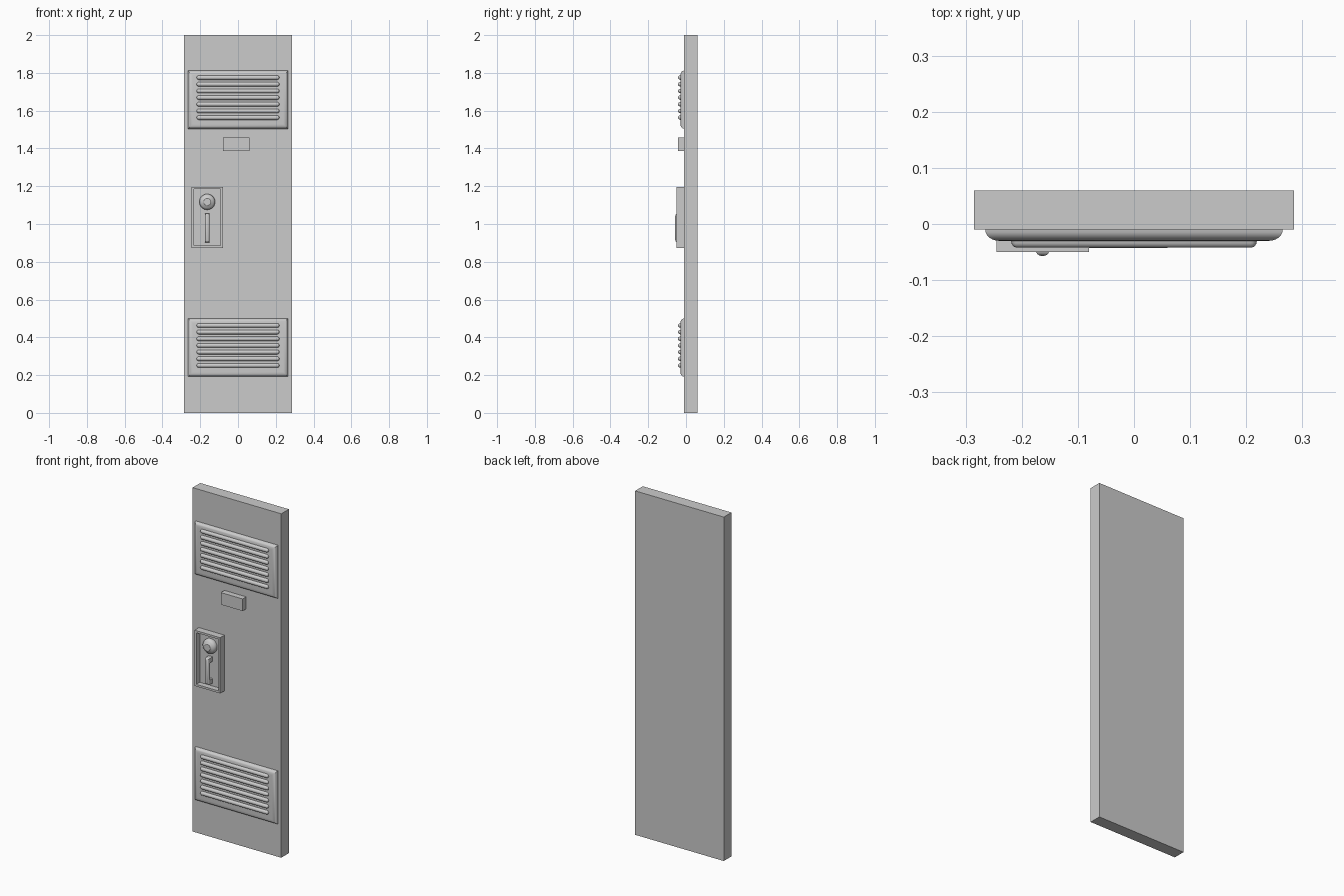
import bpy, bmesh, math
from mathutils import Matrix, Vector

if "Cube" in bpy.data.objects:
    bpy.data.objects.remove(bpy.data.objects["Cube"])


def finish(name, bm, smooth=None):
    bmesh.ops.recalc_face_normals(bm, faces=bm.faces)
    me = bpy.data.meshes.new(name)
    bm.to_mesh(me)
    bm.free()
    ob = bpy.data.objects.new(name, me)
    bpy.context.collection.objects.link(ob)
    if smooth:
        bpy.ops.object.select_all(action='DESELECT')
        ob.select_set(True)
        bpy.context.view_layer.objects.active = ob
        bpy.ops.object.shade_smooth_by_angle(angle=math.radians(smooth))
    return ob


def add_box(bm, x0, x1, y0, y1, z0, z1):
    centre = Vector((x0 + x1, y0 + y1, z0 + z1)) / 2
    size = Matrix.Diagonal((x1 - x0, y1 - y0, z1 - z0, 1))
    return bmesh.ops.create_cube(bm, size=1, matrix=Matrix.Translation(centre) @ size)['verts']


def box(name, *bounds):
    bm = bmesh.new()
    add_box(bm, *bounds)
    return finish(name, bm)


def outline(w, h, r, steps):
    """Rectangle outline, with rounded corners when r > 0."""
    pts = []
    for i, (sx, sz) in enumerate(((1, 1), (-1, 1), (-1, -1), (1, -1))):
        for k in range(steps + 1):
            a = math.pi / 2 * (i + (k / steps if steps else 0))
            pts.append((sx * (w / 2 - r) + r * math.cos(a) if r else sx * w / 2,
                        sz * (h / 2 - r) + r * math.sin(a) if r else sz * h / 2))
    return pts


def loft(bm, rings):
    loops = [[bm.verts.new(p) for p in ring] for ring in rings]
    for a, b in zip(loops, loops[1:]):
        for i in range(len(a)):
            j = (i + 1) % len(a)
            bm.faces.new((a[i], a[j], b[j], b[i]))
    bm.faces.new(loops[0])
    bm.faces.new(loops[-1])


def pillow(name, cx, cz, w, h, y, depth, inset, r=0, steps=0, segs=6):
    """Raised panel whose edges follow a quarter ellipse."""
    rings = []
    for s in range(segs + 1):
        t = math.pi / 2 * s / segs
        d = inset * (1 - math.cos(t))
        yy = y - depth * math.sin(t)
        rings.append([(cx + px, yy, cz + pz) for px, pz in
                      outline(w - 2 * d, h - 2 * d, max(r - d, 0.001) if r else 0, steps)])
    bm = bmesh.new()
    loft(bm, rings)
    return finish(name, bm, 40)


# Door slab
box("door_panel", -0.285, 0.285, -0.01, 0.06, 0, 2)

# Vents with seven rounded louvres each
for label, top in (("upper", 1.812), ("lower", 0.5)):
    pillow(label + "_vent", 0, top - 0.154, 0.53, 0.308, -0.01, 0.02, 0.025)
    for i in range(7):
        pillow(f"{label}_louvre_{i + 1}", 0, top - 0.037 - i * 0.0353,
               0.438, 0.023, -0.03, 0.012, 0.010, r=0.0115, steps=4, segs=4)

# Label holder
box("label_holder", -0.08, 0.06, -0.043, -0.01, 1.387, 1.457)

# Lock housing with a recessed front
bm = bmesh.new()
add_box(bm, -0.245, -0.08, -0.05, -0.01, 0.873, 1.197)
bm.normal_update()
front = min(bm.faces, key=lambda f: f.calc_center_median().y)
bmesh.ops.inset_region(bm, faces=[front], thickness=0.017)
recess = bmesh.ops.extrude_discrete_faces(bm, faces=[front])['faces'][0]
bmesh.ops.translate(bm, verts=recess.verts, vec=(0, 0.032, 0))
finish("lock_housing", bm)

# Round lock knob
bm = bmesh.new()
profile = ((0.042, -0.016), (0.042, -0.028), (0.039, -0.036), (0.032, -0.043),
           (0.021, -0.047), (0.019, -0.049))
n = 32
loft(bm, [[(-0.163 + r * math.cos(2 * math.pi * k / n), y,
            1.117 + r * math.sin(2 * math.pi * k / n)) for k in range(n)] for r, y in profile])
finish("lock_knob", bm, 35)

# Pull handle: rounded grip on two posts
pillow("handle_grip", -0.163, 0.979, 0.026, 0.152, -0.044, 0.013, 0.012)
for label, z in (("upper", 1.042), ("lower", 0.916)):
    box(label + "_handle_post", -0.176, -0.15, -0.045, -0.016, z - 0.013, z + 0.013)
